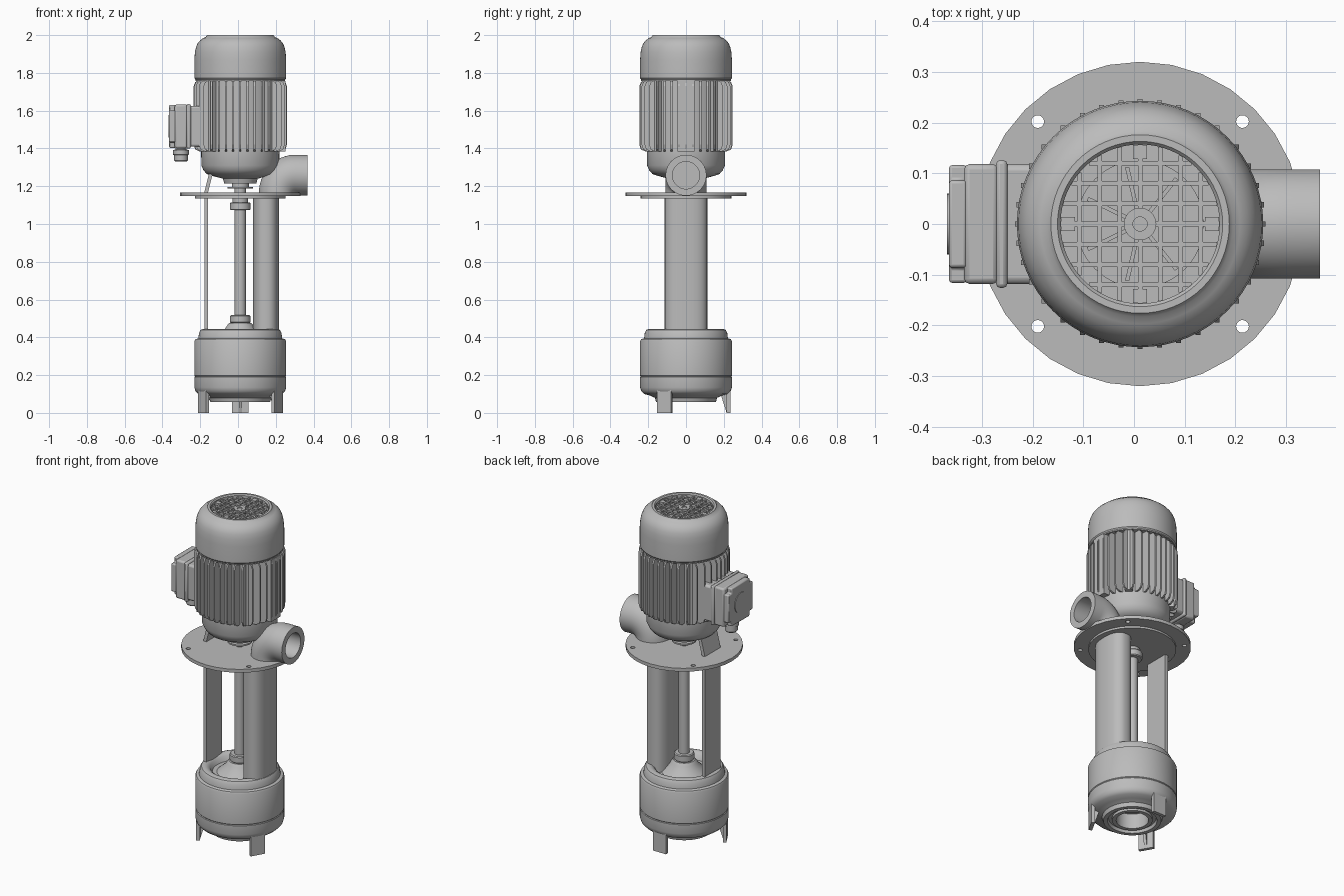
import bpy, bmesh
from math import sin, cos, pi, radians, sqrt
from mathutils import Matrix, Vector

if "Cube" in bpy.data.objects:
    bpy.data.objects.remove(bpy.data.objects["Cube"], do_unlink=True)

CX = 0.012  # pump axis
grey = bpy.data.materials.new("cast_grey")
grey.use_nodes = True
grey.diffuse_color = (0.5, 0.5, 0.5, 1)
grey.node_tree.nodes["Principled BSDF"].inputs["Base Color"].default_value = (0.5, 0.5, 0.5, 1)


def finish(name, bm, smooth=True, x=CX):
    bmesh.ops.remove_doubles(bm, verts=bm.verts, dist=1e-5)
    bmesh.ops.recalc_face_normals(bm, faces=bm.faces)
    me = bpy.data.meshes.new(name)
    bm.to_mesh(me)
    bm.free()
    me.materials.append(grey)
    ob = bpy.data.objects.new(name, me)
    bpy.context.collection.objects.link(ob)
    ob.location.x = x
    if smooth:
        bpy.ops.object.select_all(action="DESELECT")
        ob.select_set(True)
        bpy.context.view_layer.objects.active = ob
        bpy.ops.object.shade_smooth_by_angle(angle=radians(32))
    return ob


def loft(bm, rings, closed=False):
    loops = [[bm.verts.new(p) for p in ring] for ring in rings]
    pairs = list(zip(loops, loops[1:])) + ([(loops[-1], loops[0])] if closed else [])
    for a, b in pairs:
        for i in range(len(a)):
            j = (i + 1) % len(a)
            bm.faces.new((a[i], a[j], b[j], b[i]))
    return loops


def lathe(name, profile, segs=64, closed=False):
    bm = bmesh.new()
    turns = [2 * pi * i / segs for i in range(segs)]
    loft(bm, [[(max(r, 1e-4) * cos(t), max(r, 1e-4) * sin(t), z) for t in turns]
              for r, z in profile], closed)
    return finish(name, bm)


def add_box(bm, lo, hi, mat=Matrix()):
    lo, hi = Vector(lo), Vector(hi)
    size = Matrix.Diagonal((*(hi - lo), 1))
    bmesh.ops.create_cube(bm, size=1, matrix=mat @ Matrix.Translation((lo + hi) / 2) @ size)


def prism(bm, pts, axis, a, b):
    """Extrude a 2D outline along an axis from a to b."""
    place = {"x": lambda p, d: (d, *p), "y": lambda p, d: (p[0], d, p[1]),
             "z": lambda p, d: (*p, d)}[axis]
    ends = loft(bm, [[place(p, a) for p in pts], [place(p, b) for p in pts]])
    for e in ends:
        bm.faces.new(e)


def bevel(ob, width, segs=2):
    m = ob.modifiers.new("soft_edges", "BEVEL")
    m.width, m.segments, m.limit_method = width, segs, "ANGLE"


# Pump casing with hub, shoulder and suction mouth
lathe("pump_casing", [
    (0, .475), (.06, .475), (.072, .46), (.08, .445), (.125, .405), (.15, .405), (.163, .432),
    (.18, .444), (.195, .445), (.209, .44), (.218, .425), (.222, .395), (.238, .39),
    (.243, .38), (.243, .197), (.24, .193), (.243, .189), (.243, .135), (.237, .115),
    (.222, .1), (.19, .092), (.165, .08), (.158, .057), (.135, .057), (.13, .075),
    (.11, .075), (.11, .06), (.088, .06), (.088, .15), (0, .15)])

# Three feet with a stiffening rib
bm = bmesh.new()
for deg in (90, 210, 330):
    rot = Matrix.Rotation(radians(deg), 4, "Z")
    add_box(bm, (.215, -.043, 0), (.235, .043, .13), rot)
    n = len(bm.verts)
    prism(bm, [(.23, 0), (.215, 0), (.18, .11), (.23, .11)], "y", -.008, .008)
    bm.verts.ensure_lookup_table()
    bmesh.ops.transform(bm, matrix=rot, verts=bm.verts[n:])
finish("feet", bm, False)

# Drive shaft and couplings
lathe("drive_shaft", [(0, .47), (.03, .47), (.03, 1.2), (0, 1.2)], 32)
for label, z in (("lower", .475), ("upper", 1.073)):
    lathe(label + "_collar", [(0, z), (.05, z), (.055, z + .005), (.055, z + .037),
                              (.05, z + .042), (0, z + .042)], 32)
lathe("shaft_seal", [(0, 1.11), (.042, 1.11), (.042, 1.14), (0, 1.14)], 32)
lathe("slinger_disc", [(0, 1.188), (.067, 1.188), (.067, 1.197), (0, 1.197)], 32)

# Mounting flange with four bolt holes
flange = lathe("mounting_flange", [(0, 1.136), (.24, 1.136), (.24, 1.148), (.32, 1.148),
                                   (.32, 1.168), (0, 1.168)], 32)
bm = bmesh.new()
for sx in (-1, 1):
    for sy in (-1, 1):
        bmesh.ops.create_cone(bm, cap_ends=True, segments=20, radius1=.0125, radius2=.0125,
                              depth=.2, matrix=Matrix.Translation((sx * .202, sy * .202, 1.16)))
cutter = finish("bolt_hole_cutter", bm, False)
cutter.hide_render = True
cutter.hide_set(True)
cut = flange.modifiers.new("bolt_holes", "BOOLEAN")
cut.object, cut.solver = cutter, "EXACT"

# Oval riser pipe
turns = [2 * pi * i / 48 for i in range(48)]


def soft(v, p):
    return (1 if v > 0 else -1) * abs(v) ** p


bm = bmesh.new()
loft(bm, [[(.148 + .069 * soft(cos(t), .8), .113 * soft(sin(t), .8), z) for t in turns]
          for z in (.4, 1.15)])
finish("riser_pipe", bm, x=0)

# Discharge elbow, lofted between its outer and inner bend, with a bored outlet
bm = bmesh.new()
rings = []
for k in range(13):
    a = pi / 2 * k / 12
    outer = Vector((.3 - .19 * cos(a), 0, 1.16 + .206 * sin(a)))
    inner = Vector((.315 - .005 * cos(a), 0, 1.16 - .008 * sin(a)))
    mid, half = (outer + inner) / 2, (outer - inner) / 2
    rings.append([mid + half * cos(t) + Vector((0, .108 * sin(t), 0)) for t in turns])
for r, x in ((.108, .367), (.072, .367), (.072, .25), (.001, .25)):
    rings.append([Vector((x, r * sin(t), 1.258 + r * cos(t))) for t in turns])
loft(bm, rings)
finish("discharge_elbow", bm, x=0)

# Support strip, bent inward above the flange
bm = bmesh.new()
prism(bm, [(-.178, .42), (-.158, .42), (-.158, 1.17), (-.125, 1.3), (-.145, 1.3), (-.178, 1.17)],
      "y", -.075, .075)
finish("support_strip", bm, False, x=0)

# Motor lower end bell and core
lathe("motor_end_bell", [(0, 1.19), (.045, 1.19), (.045, 1.215), (.085, 1.215), (.092, 1.24),
                         (.15, 1.255), (.178, 1.265), (.195, 1.285), (.206, 1.31),
                         (.207, 1.385), (0, 1.385)])
lathe("motor_core", [(0, 1.375), (.205, 1.375), (.205, 1.765), (0, 1.765)])

# Cooling fins, parallel within each of four sides
bm = bmesh.new()
for side in range(4):
    rot = Matrix.Rotation(side * pi / 2, 4, "Z")
    for i in range(-4, 5):
        off = i * .038
        tip = sqrt(.247 ** 2 - off ** 2)
        n = len(bm.verts)
        prism(bm, [(.12, 1.385), (tip - .03, 1.385), (tip - .008, 1.395), (tip, 1.42),
                   (tip, 1.73), (tip - .008, 1.75), (tip - .02, 1.758), (.12, 1.758)],
              "y", off - .005, off + .005)
        bm.verts.ensure_lookup_table()
        bmesh.ops.transform(bm, matrix=rot, verts=bm.verts[n:])
    # solid corner bar between neighbouring sides
    add_box(bm, (.17, -.022, 1.385), (.229, .022, 1.758),
            rot @ Matrix.Rotation(pi / 4, 4, "Z"))
add_box(bm, (.15, -.045, 1.385), (.24, .045, 1.758))
finish("cooling_fins", bm, False)

# Fan cowl with recessed top
lathe("fan_cowl", [(0, 1.9), (.125, 1.9), (.125, 1.972), (.157, 1.972), (.157, 1.993),
                   (.163, 2), (.176, 2), (.183, 1.99), (.197, 1.984), (.212, 1.973),
                   (.225, 1.958), (.234, 1.938), (.24, 1.91), (.243, 1.87), (.243, 1.772),
                   (.238, 1.765), (.238, 1.758), (0, 1.758)])

# Fan under the grille
bm = bmesh.new()
for k in range(7):
    add_box(bm, (.02, -.004, 1.895), (.115, .004, 1.955), Matrix.Rotation(2 * pi * k / 7, 4, "Z"))
finish("fan_blades", bm, False)

# Grille lattice, clipped to the recess circle
bm = bmesh.new()
for i in range(-3, 4):
    off = i * .04
    reach = sqrt(.157 ** 2 - off ** 2)
    add_box(bm, (-reach, off - .0045, 1.977), (reach, off + .0045, 1.986))
    add_box(bm, (off - .0045, -reach, 1.977), (off + .0045, reach, 1.986))
for k in range(4):
    add_box(bm, (.128, -.014, 1.97), (.156, .014, 1.987), Matrix.Rotation(k * pi / 2, 4, "Z"))
finish("fan_grille", bm, False)
lathe("grille_hub", [(0, 1.985), (.014, 1.985), (.014, 1.989), (.032, 1.989), (.032, 1.93),
                     (0, 1.93)], 32)

# Terminal box: neck, base, rim and lid with notched corners
ZC = 1.517


def box_part(name, x0, x1, hy, hz, width):
    bm = bmesh.new()
    add_box(bm, (x0, -hy, ZC - hz), (x1, hy, ZC + hz))
    bevel(finish(name, bm, x=0), width)


box_part("terminal_box_base", -.262, -.13, .118, .108, .012)
box_part("terminal_box_rim", -.272, -.25, .126, .118, .008)
box_part("terminal_box_lid", -.335, -.268, .118, .116, .01)
bm = bmesh.new()
w, h, c = .116, .114, .03
quarter = [(w, h - c), (w - c, h - c), (w - c, h)]
outline = []
for sy, sz in ((1, 1), (-1, 1), (-1, -1), (1, -1)):
    pts = [(sy * y, ZC + sz * z) for y, z in quarter]
    outline += pts if sy * sz > 0 else pts[::-1]
prism(bm, outline, "x", -.365, -.33)
bevel(finish("terminal_box_cover", bm, x=0), .006)
bm = bmesh.new()
bmesh.ops.create_cone(bm, cap_ends=True, segments=40, radius1=.06, radius2=.06, depth=.008,
                      matrix=Matrix.Translation((-.365, 0, ZC)) @ Matrix.Rotation(pi / 2, 4, "Y"))
finish("cover_disc", bm, x=0)

# Cable gland under the terminal box
gland = lathe("cable_gland", [(0, 1.33), (.03, 1.33), (.036, 1.337), (.036, 1.365), (.042, 1.367),
                              (.042, 1.392), (.03, 1.394), (.03, 1.42), (0, 1.42)], 24)
gland.location.x = -.302
